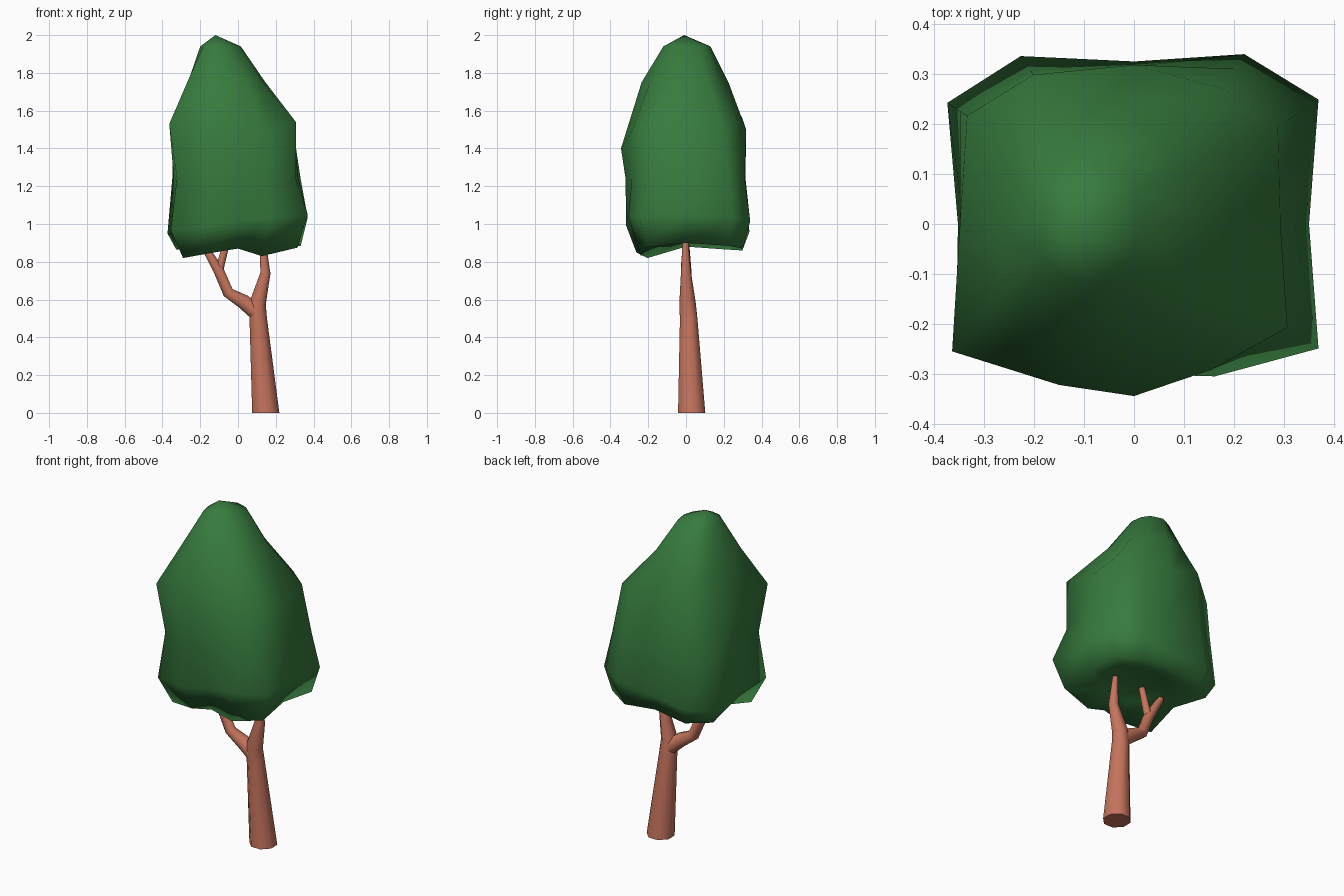
import bpy, bmesh, math
from mathutils import Vector

if "Cube" in bpy.data.objects:
    bpy.data.objects.remove(bpy.data.objects["Cube"])


def material(name, rgb):
    m = bpy.data.materials.new(name)
    m.diffuse_color = (*rgb, 1)
    m.use_nodes = True
    m.node_tree.nodes["Principled BSDF"].inputs["Base Color"].default_value = m.diffuse_color
    return m


GREEN = material("leaf green", (0.038, 0.2, 0.048))
BROWN = material("bark brown", (0.56, 0.175, 0.11))


def finish(name, bm, mat, angle):
    bmesh.ops.recalc_face_normals(bm, faces=bm.faces)
    me = bpy.data.meshes.new(name)
    bm.to_mesh(me)
    bm.free()
    me.materials.append(mat)
    ob = bpy.data.objects.new(name, me)
    bpy.context.collection.objects.link(ob)
    bpy.context.view_layer.objects.active = ob
    ob.select_set(True)
    bpy.ops.object.shade_smooth_by_angle(angle=math.radians(angle))
    ob.select_set(False)
    return ob


def bridge(bm, rings):
    for a, b in zip(rings, rings[1:]):
        n = len(a)
        for i in range(n):
            j = (i + 1) % n
            bm.faces.new((a[i], a[j], b[j], b[i]))


def tube(name, path, sides=8):
    """Tapered limb along (x, y, z, radius) points lying near the xz plane."""
    bm = bmesh.new()
    pts = [Vector(p[:3]) for p in path]
    rings = []
    for k, p in enumerate(pts):
        t = (pts[min(k + 1, len(pts) - 1)] - pts[max(k - 1, 0)]).normalized()
        u = Vector((0, 1, 0)).cross(t).normalized()
        w = t.cross(u)
        r = path[k][3]
        ring = []
        for i in range(sides):
            a = math.tau * (i + 0.5) / sides
            v = p + r * (math.cos(a) * u + math.sin(a) * w)
            if path[k][2] == 0:
                v.z = 0
            ring.append(bm.verts.new(v))
        rings.append(ring)
    bridge(bm, rings)
    bm.faces.new(rings[0])
    bm.faces.new(rings[-1])
    return finish(name, bm, BROWN, 65)


# trunk running into the right branch
tube("trunk", [(0.147, 0.03, 0, 0.078), (0.107, 0.014, 0.5, 0.05),
               (0.104, 0.008, 0.58, 0.047), (0.145, 0, 0.74, 0.029), (0.13, -0.003, 0.92, 0.016)])
# left branch and its two twigs
tube("left_branch", [(0.10, 0.012, 0.53, 0.046), (0.03, 0.006, 0.588, 0.042), (-0.052, 0.003, 0.637, 0.032),
                     (-0.105, 0, 0.76, 0.03), (-0.19, 0, 0.90, 0.018)])
tube("inner_twig", [(-0.10, 0, 0.755, 0.024), (-0.055, 0, 0.92, 0.018)])

# crown: twelve-sided lumpy rings, each with centre x, heights and radii
ANGLES = [math.radians(a) for a in (0, 34, 57, 90, 124, 147, 180, 215, 245, 270, 298, 326)]
RIM_Z = (0.90, 0.885, 0.87, 0.885, 0.86, 0.865, 0.88, 0.82, 0.85, 0.87, 0.83, 0.875)
LOW_Z = [1.0 + 0.05 * math.cos(a) - 0.015 * math.sin(a) for a in ANGLES]
SHOULDER_Z = (1.5, 1.53, 1.55, 1.5, 1.56, 1.46, 1.5, 1.53, 1.46, 1.4, 1.48, 1.54)
RINGS = [
    (0, [0.92] * 12, [0.18] * 12),
    (0, RIM_Z, (0.30, 0.40, 0.36, 0.29, 0.36, 0.39, 0.28, 0.355, 0.29, 0.25, 0.27, 0.38)),
    (0, LOW_Z, (0.35, 0.445, 0.405, 0.325, 0.405, 0.445, 0.352, 0.435, 0.35, 0.30, 0.345, 0.445)),
    (0, [1.24] * 12, (0.32, 0.40, 0.37, 0.315, 0.37, 0.415, 0.34, 0.395, 0.335, 0.32, 0.325, 0.37)),
    (0, SHOULDER_Z, (0.293, 0.347, 0.323, 0.318, 0.36, 0.398, 0.348, 0.444, 0.355, 0.344, 0.33, 0.37)),
    (-0.06, [1.75] * 12, (0.205, 0.21, 0.21, 0.225, 0.23, 0.22, 0.205, 0.255, 0.25, 0.235, 0.215, 0.215)),
    (-0.095, [1.94] * 12, (0.11, 0.12, 0.13, 0.13, 0.12, 0.11, 0.105, 0.11, 0.12, 0.12, 0.11, 0.11)),
]
bm = bmesh.new()
rings = [[bm.verts.new((cx + r * math.cos(a), r * math.sin(a), z))
          for a, z, r in zip(ANGLES, zs, rs)] for cx, zs, rs in RINGS]
bridge(bm, rings)
for ring, tip in ((rings[0], (0, 0, 0.925)), (rings[-1], (-0.12, -0.01, 2.0))):
    c = bm.verts.new(tip)
    for i in range(12):
        bm.faces.new((ring[i], ring[(i + 1) % 12], c))
finish("crown", bm, GREEN, 180)
